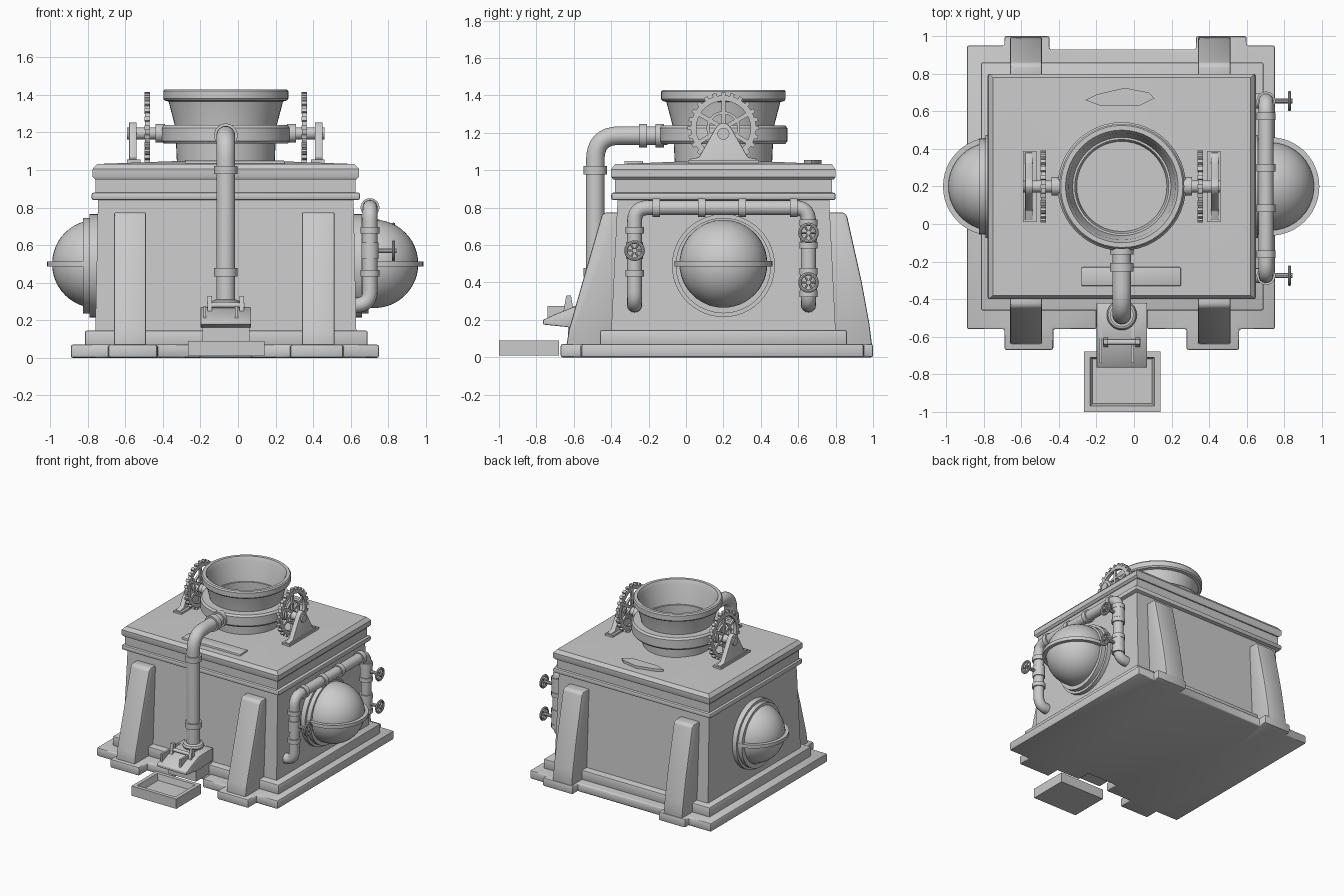
import bpy, bmesh
from math import pi, sin, cos, radians
from mathutils import Vector, Matrix

old = bpy.data.objects.get("Cube")
if old:
    bpy.data.objects.remove(old, do_unlink=True)

grey = bpy.data.materials.new("plain grey")
grey.use_nodes = True
grey.diffuse_color = (0.6, 0.6, 0.6, 1)
grey.node_tree.nodes["Principled BSDF"].inputs["Base Color"].default_value = (0.6, 0.6, 0.6, 1)

CX, CY = -0.065, 0.2      # centre of the machine
TURN_X = Matrix.Rotation(pi / 2, 4, 'Y')


def finish(name, bm, bevel=0):
    bmesh.ops.recalc_face_normals(bm, faces=bm.faces)
    if bevel:
        sharp = [e for e in bm.edges if e.calc_face_angle(0) > radians(30)]
        bmesh.ops.bevel(bm, geom=sharp, offset=bevel, segments=2, profile=0.5, affect='EDGES')
    me = bpy.data.meshes.new(name)
    bm.to_mesh(me)
    bm.free()
    me.shade_smooth()
    me.set_sharp_from_angle(angle=radians(35))
    me.materials.append(grey)
    ob = bpy.data.objects.new(name, me)
    bpy.context.collection.objects.link(ob)
    return ob


def skin(name, rings, loop=False, bevel=0):
    """Bridge equal rings of points, capping the ends unless looped."""
    bm = bmesh.new()
    rows = [[bm.verts.new(p) for p in ring] for ring in rings]
    n = len(rows[0])
    pairs = list(zip(rows, rows[1:])) + ([(rows[-1], rows[0])] if loop else [])
    for a, b in pairs:
        for i in range(n):
            j = (i + 1) % n
            bm.faces.new((a[i], a[j], b[j], b[i]))
    if not loop:
        bm.faces.new(rows[0])
        bm.faces.new(rows[-1])
    return finish(name, bm, bevel)


def stack(name, levels, bevel=0):
    """Rectangles (z, x0, x1, y0, y1) joined from bottom to top."""
    return skin(name, [[(a, c, z), (b, c, z), (b, d, z), (a, d, z)]
                       for z, a, b, c, d in levels], bevel=bevel)


def box(name, x0, x1, y0, y1, z0, z1, bevel=0):
    return stack(name, [(z, x0, x1, y0, y1) for z in (z0, z1)], bevel)


def side_prism(name, outline, x0, x1, bevel=0):
    return skin(name, [[(x, y, z) for y, z in outline] for x in (x0, x1)], bevel=bevel)


def lathe(name, profile, centre, along_x=False, loop=False, n=48):
    m = Matrix.Translation(centre) @ (TURN_X if along_x else Matrix())
    return skin(name, [[m @ Vector((r * cos(2 * pi * i / n), r * sin(2 * pi * i / n), h))
                        for i in range(n)] for r, h in profile], loop)


def torus(name, centre, major, minor, along_x=False, n=40):
    prof = [(major + minor * cos(k * pi / 4), minor * sin(k * pi / 4)) for k in range(8)]
    return lathe(name, prof, centre, along_x, True, n)


def band(name, centre, r0, r1, h0, h1, along_x=False):
    return lathe(name, [(r0, h0), (r1, h0), (r1, h1), (r0, h1)], centre, along_x, True)


def pipe(name, points, r, bend=0, n=16):
    """Sweep a circle along a path with rounded corners."""
    pts = [Vector(p) for p in points]
    path = [pts[0]]
    for a, b, c in zip(pts, pts[1:], pts[2:]):
        s, e = b + (a - b).normalized() * bend, b + (c - b).normalized() * bend
        for k in range(9):
            t = k / 8
            path.append(s * (1 - t) ** 2 + b * 2 * t * (1 - t) + e * t ** 2)
    path.append(pts[-1])
    rings, last = [], None
    for i, p in enumerate(path):
        d = (path[min(i + 1, len(path) - 1)] - path[max(i - 1, 0)]).normalized()
        if last is None:
            u = d.orthogonal().normalized()
        else:
            u = last.rotation_difference(d) @ u
        last, v = d, d.cross(u)
        rings.append([p + r * (u * cos(2 * pi * k / n) + v * sin(2 * pi * k / n)) for k in range(n)])
    return skin(name, rings)


def collar(name, centre, axis, r, length):
    c, h = Vector(centre), Vector(axis) * length / 2
    return pipe(name, [c - h, c + h], r, n=20)


# Foundation slab with projecting feet and a front notch
outline = [(-.89, -.56), (-.69, -.56), (-.69, -.67), (-.43, -.67), (-.43, -.56), (-.2, -.56),
           (-.2, -.45), (.07, -.45), (.07, -.56), (.28, -.56), (.28, -.67), (.56, -.67),
           (.56, -.56), (.75, -.56), (.75, .95), (.6, .95), (.6, 1), (.33, 1), (.33, .93),
           (-.45, .93), (-.45, 1), (-.69, 1), (-.69, .95), (-.89, .95)]
skin("foundation", [[(x, y, z) for x, y in outline] for z in (0, .07)], bevel=.01)
box("plinth", -.815, .69, -.46, .86, .06, .145, .01)

# Body, cornice and hipped roof
stack("body", [(.14, -.76, .63, -.40, .80), (.86, -.745, .615, -.365, .765)])
box("cornice", -.78, .65, -.40, .80, .84, .88, .012)
box("neck", -.76, .625, -.38, .78, .87, .97)
stack("roof", [(.95, -.76, .63, -.39, .79), (.965, -.775, .645, -.40, .80),
               (1.005, -.775, .645, -.40, .80), (1.032, -.75, .62, -.38, .78),
               (1.05, CX - .2, CX + .2, CY - .15, CY + .15)])
box("front_roof_plate", -.28, .25, -.33, -.23, 1.0, 1.05, .006)
lens = [(-.26, .66), (-.18, .63), (.03, .63), (.11, .67), (.08, .70), (-.05, .725), (-.2, .69)]
skin("back_roof_plate", [[(x, y, z) for x, y in lens] for z in (1.0, 1.055)])

# Sloping buttresses
front_profile = [(-.36, .06), (-.64, .06), (-.625, .15), (-.56, .38), (-.45, .76), (-.43, .775), (-.36, .775)]
back_profile = [(.76, .06), (.995, .06), (.98, .18), (.94, .4), (.86, .76), (.84, .775), (.74, .775)]
for label, x0, x1 in (("right", -.66, -.49), ("left", .34, .515)):
    side_prism("front_buttress_" + label, front_profile, x0, x1, .01)
    side_prism("back_buttress_" + label, back_profile, x0, x1, .01)

# Hopper with open bowl and band
lathe("hopper", [(.26, 1.03), (.265, 1.14), (.272, 1.24), (.305, 1.365), (.325, 1.37), (.333, 1.38),
                 (.333, 1.42), (.325, 1.43), (.3, 1.43), (.285, 1.4), (.24, 1.09)], (CX, CY, 0))
lathe("hopper_band", [(.25, 1.14), (.33, 1.14), (.342, 1.155), (.342, 1.225), (.33, 1.24), (.25, 1.24)],
      (CX, CY, 0), loop=True)

# Toothed wheels, axles and brackets on both sides of the hopper
bracket = [(.02, 1.03), (.38, 1.03), (.38, 1.06), (.33, 1.07), (.245, 1.22), (.225, 1.245),
           (.2, 1.255), (.175, 1.245), (.155, 1.22), (.07, 1.07), (.02, 1.06)]
for label, s in (("right", -1), ("left", 1)):
    hub = Vector((CX + s * .418, CY, 1.225))
    band("wheel_rim_" + label, hub, .145, .175, -.013, .013, True)
    band("wheel_inner_ring_" + label, hub, .075, .09, -.008, .008, True)
    bm = bmesh.new()
    for k in range(24):
        turn = Matrix.Translation(hub) @ Matrix.Rotation(k * pi / 12, 4, 'X')
        bmesh.ops.create_cube(bm, size=1, matrix=turn @ Matrix.Translation((0, 0, .178))
                              @ Matrix.Diagonal((.028, .022, .026, 1)))
        if k % 4 == 0:
            bmesh.ops.create_cube(bm, size=1, matrix=turn @ Matrix.Translation((0, 0, .08))
                                  @ Matrix.Diagonal((.016, .022, .14, 1)))
    finish("wheel_teeth_and_spokes_" + label, bm)
    pipe("axle_" + label, [(CX + s * .3, CY, 1.195), (CX + s * .525, CY, 1.195)], .032)
    collar("axle_collar_" + label, (CX + s * .35, CY, 1.195), (1, 0, 0), .05, .05)
    side_prism("wheel_bracket_" + label, bracket, CX + s * .475, CX + s * .515, .004)
    box("bracket_foot_" + label, CX + s * .49 - .035, CX + s * .49 + .035, .01, .39, 1.02, 1.055)

# Front down pipe
PY = -.485
pipe("down_pipe", [(CX, -.1, 1.185), (CX, PY, 1.185), (CX, PY, .25)], .05, .13, 20)
for p, axis in (((CX, -.23, 1.185), (0, 1, 0)), ((CX, -.14, 1.185), (0, 1, 0)),
                ((CX, PY, 1.0), (0, 0, 1)), ((CX, PY, .455), (0, 0, 1))):
    collar("down_pipe_collar", p, axis, .063, .045)
torus("down_pipe_seal", (CX, PY, .285), .055, .025)

# Spout, its lever frame and the collecting tray
side_prism("spout", [(-.765, .175), (-.765, .2), (-.7, .23), (-.6, .27), (-.42, .27), (-.42, .165), (-.62, .16)],
           -.2, .07, .006)
box("spout_support", -.19, .06, -.63, -.42, .07, .18)
for x in (CX - .085, CX + .085):
    side_prism("lever_post", [(-.66, .22), (-.60, .24), (-.615, .33), (-.64, .33)], x - .012, x + .012)
    box("spout_rib", x - .035, x - .02, -.74, -.5, .2, .275)
pipe("lever_bar", [(CX - .1, -.63, .28), (CX + .1, -.63, .28)], .014)
stack("tray", [(.01, -.265, .14, -1, -.68), (.09, -.265, .14, -1, -.68),
               (.09, -.235, .11, -.97, -.71), (.04, -.22, .095, -.955, -.72)])

# Side domes with wall flanges and horizontal hoops
for label, x, wall, s in (("right", -.755, -.74, -1), ("left", .725, .61, 1)):
    c = (x, CY, .5)
    bm = bmesh.new()
    bmesh.ops.create_uvsphere(bm, u_segments=40, v_segments=24, radius=.235, matrix=Matrix.Translation(c))
    finish("dome_" + label, bm)
    band("dome_flange_" + label, (wall, CY, .49), .22, .275, *sorted((0, s * .05)), along_x=True)
    band("dome_flange_lip_" + label, (wall, CY, .49), .22, .255, *sorted((s * .04, s * .085)), along_x=True)
    band("dome_hoop_" + label, c, .225, .262, -.014, .014)

# Pipe run with valves on the left wall
PX = .703
pipe("side_pipe", [(.58, -.275, .28), (PX, -.275, .28), (PX, -.275, .8), (PX, .655, .8),
                   (PX, .655, .28), (.58, .655, .28)], .04, .075)
for y in (-.16, .085, .3, .575):
    collar("side_pipe_collar", (PX, y, .8), (0, 1, 0), .05, .04)
for y, z in ((-.275, .68), (-.275, .45), (.655, .72), (.655, .6), (.655, .46), (.655, .34)):
    collar("side_pipe_collar", (PX, y, z), (0, 0, 1), .05, .035)
for y, z in ((-.275, .57), (.655, .665), (.655, .4)):
    collar("valve_body", (PX, y, z), (0, 0, 1), .047, .09)
    pipe("valve_stem", [(PX, y, z), (.845, y, z)], .013, n=10)
    torus("valve_wheel", (.828, y, z), .046, .009, True, 24)
    for k in range(3):
        d = Vector((0, cos(k * pi / 3), sin(k * pi / 3))) * .045
        o = Vector((.828, y, z))
        pipe("valve_spoke", [o - d, o + d], .006, n=6)
